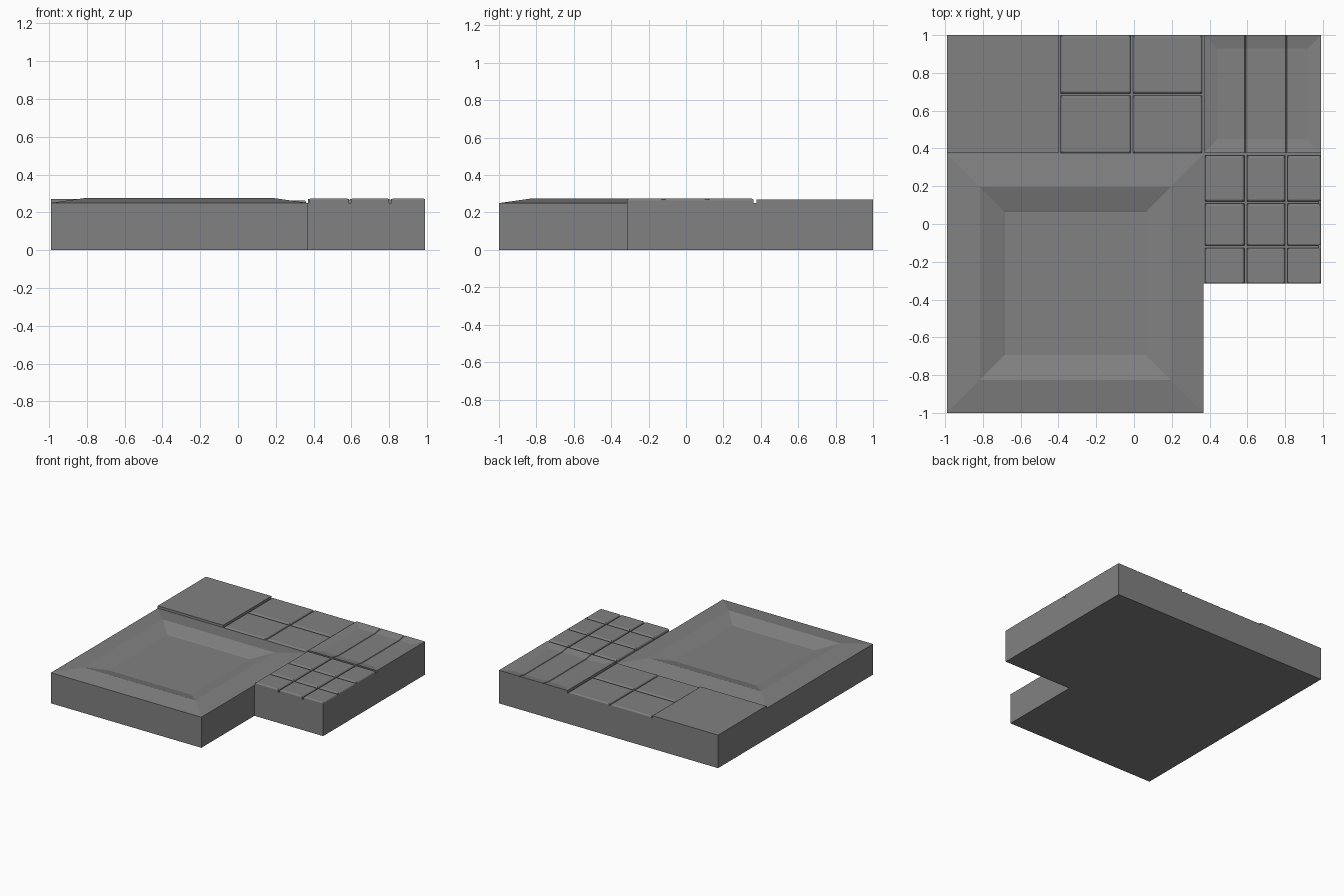
import bpy, bmesh

if "Cube" in bpy.data.objects:
    bpy.data.objects.remove(bpy.data.objects["Cube"])

X0, X1, X2 = -0.99, 0.369, 0.99     # left side, dish edge, right side
Y0, Y1, Y2 = -1.0, 0.378, 1.0       # front, dish edge, back

stone = bpy.data.materials.new("dark_grey")
stone.diffuse_color = (0.22, 0.22, 0.22, 1)
stone.use_nodes = True
stone.node_tree.nodes["Principled BSDF"].inputs["Base Color"].default_value = stone.diffuse_color


def finish(bm, name):
    bmesh.ops.recalc_face_normals(bm, faces=bm.faces)
    me = bpy.data.meshes.new(name)
    bm.to_mesh(me)
    bm.free()
    me.materials.append(stone)
    ob = bpy.data.objects.new(name, me)
    bpy.context.collection.objects.link(ob)
    return ob


def stepped_block(name, box, rings, grooves=()):
    """Block of nested rectangles (inset, height), with optional V grooves at given x."""
    x0, x1, y0, y1 = box
    bm = bmesh.new()
    loops = []
    for i, z in rings:
        pts = [(x0 + i, y0 + i), (x1 - i, y0 + i), (x1 - i, y1 - i), (x0 + i, y1 - i)]
        loops.append([bm.verts.new((x, y, z)) for x, y in pts])
    for a, b in zip(loops, loops[1:]):
        for k in range(4):
            n = (k + 1) % 4
            bm.faces.new((a[k], a[n], b[n], b[k]))
    bm.faces.new(loops[0][::-1])
    bm.faces.new(loops[-1])
    for gx in grooves:
        for x in (gx - 0.004, gx, gx + 0.004):
            geom = bm.verts[:] + bm.edges[:] + bm.faces[:]
            bmesh.ops.bisect_plane(bm, geom=geom, plane_co=(x, 0, 0), plane_no=(1, 0, 0))
        for v in bm.verts:
            if abs(v.co.x - gx) < 0.001 and v.co.z > 0.245:
                v.co.z -= 0.005
    return finish(bm, name)


def tiles(name, xs, ys, bottom, top, bevel):
    """Grid of chamfered tiles from column and row spans."""
    for c, (x0, x1) in enumerate(xs):
        for r, (y0, y1) in enumerate(ys):
            stepped_block(f"{name}_{c}_{r}", (x0, x1, y0, y1),
                          [(0, bottom), (0, top - bevel), (bevel * 0.4, top - bevel * 0.3), (bevel, top)])


# Large square block with raised rim and sunken centre
stepped_block("dish_block", (X0, X1, Y0, 0.370),
              [(0, 0), (0, 0.25), (0.174, 0.275), (0.296, 0.238), (0.306, 0.234)])

# L-shaped base under the remaining sections
bm = bmesh.new()
outline = [(X0, 0.370), (X1, 0.370), (X1, -0.315), (X2, -0.315), (X2, Y2), (X0, Y2)]
face = bm.faces.new([bm.verts.new((x, y, 0)) for x, y in outline])
ext = bmesh.ops.extrude_face_region(bm, geom=[face])["geom"]
bmesh.ops.translate(bm, vec=(0, 0, 0.25), verts=[v for v in ext if isinstance(v, bmesh.types.BMVert)])
if not face.is_valid or not any(all(v.co.z < 0.01 for v in f.verts) for f in bm.faces):
    bmesh.ops.holes_fill(bm, edges=bm.edges)
finish(bm, "base")

# Plain plate at the back left
stepped_block("plain_plate", (X0, -0.398, Y1, Y2), [(0, 0.24), (0, 0.27)])

# Four large tiles
tiles("large_tile", [(-0.388, -0.018), (-0.005, 0.360)], [(0.376, 0.679), (0.692, Y2)],
      0.24, 0.263, 0.009)

# Nine small tiles, with stops closing the row gaps at the right side
tiles("small_tile", [(0.375, 0.584), (0.597, 0.800), (0.812, X2)],
      [(-0.315, -0.126), (-0.114, 0.108), (0.120, 0.362)], 0.24, 0.274, 0.009)
for k, y in enumerate((-0.120, 0.114)):
    stepped_block(f"gap_stop_{k}", (X2 - 0.012, X2, y - 0.012, y + 0.012), [(0, 0.24), (0, 0.270)])

# Shallow recessed panel at the back right, scored into three strips
stepped_block("recessed_panel", (0.371, X2, Y1, Y2),
              [(0, 0.24), (0, 0.27), (0.072, 0.257)], grooves=(0.590, 0.806))
